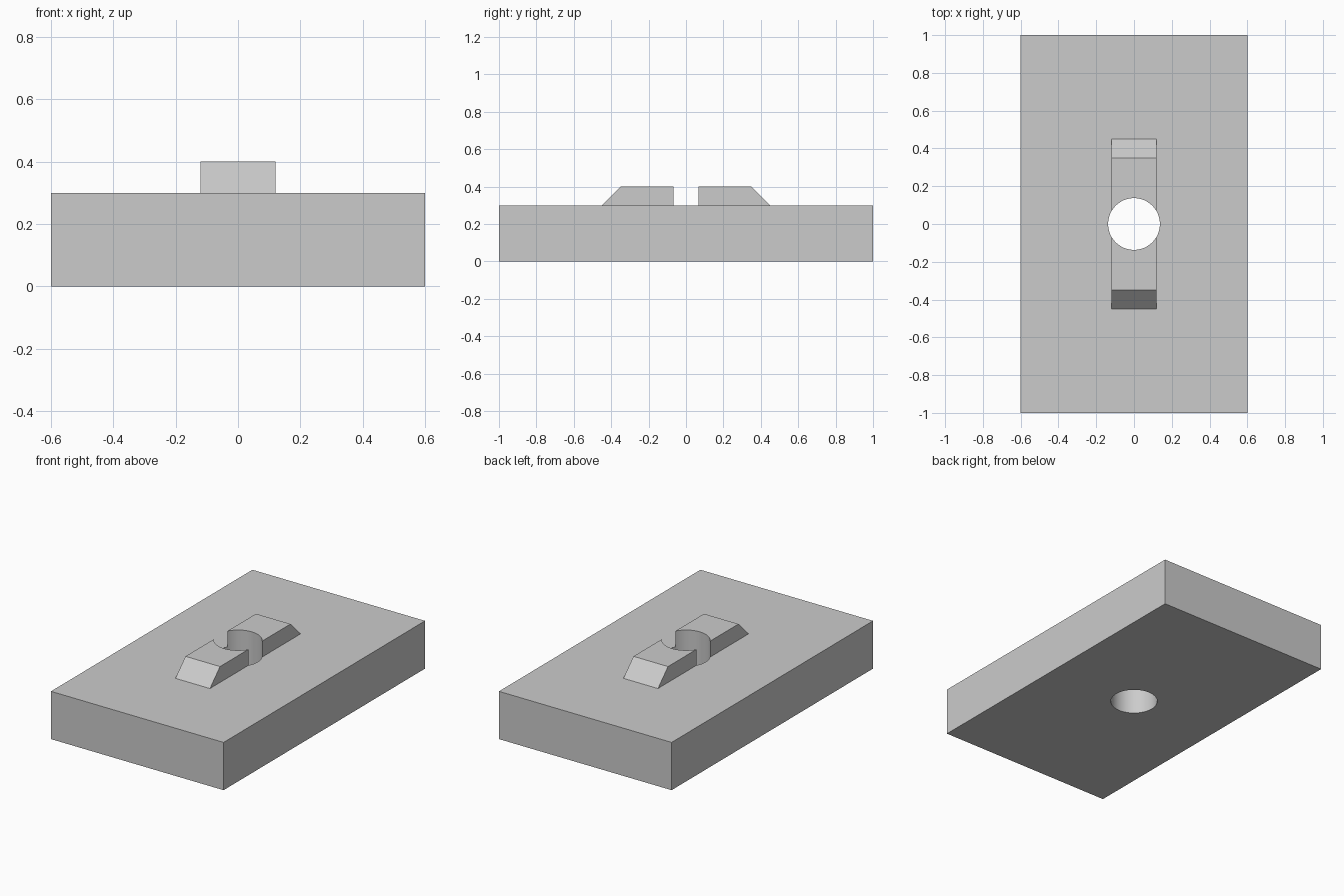
import bpy
import bmesh

cube = bpy.data.objects.get("Cube")
if cube:
    bpy.data.objects.remove(cube, do_unlink=True)

HOLE_RADIUS = 0.137
BASE_TOP = 0.3
KEY_TOP = 0.4

grey = bpy.data.materials.new("plain grey")
grey.use_nodes = True
grey.diffuse_color = (0.6, 0.6, 0.6, 1)
grey.node_tree.nodes["Principled BSDF"].inputs["Base Color"].default_value = (0.6, 0.6, 0.6, 1)


def extruded(name, profile, half_width):
    """Extrude a closed (y, z) side profile symmetrically along x."""
    bm = bmesh.new()
    face = bm.faces.new([bm.verts.new((-half_width, y, z)) for y, z in profile])
    result = bmesh.ops.extrude_face_region(bm, geom=[face])
    moved = [v for v in result["geom"] if isinstance(v, bmesh.types.BMVert)]
    bmesh.ops.translate(bm, verts=moved, vec=(2 * half_width, 0, 0))
    bmesh.ops.recalc_face_normals(bm, faces=bm.faces)
    mesh = bpy.data.meshes.new(name)
    bm.to_mesh(mesh)
    bm.free()
    obj = bpy.data.objects.new(name, mesh)
    bpy.context.collection.objects.link(obj)
    mesh.materials.append(grey)
    return obj


# Base plate
base = extruded("base_plate", [(-1, 0), (1, 0), (1, BASE_TOP), (-1, BASE_TOP)], 0.6)

# Raised key with sloped ends, seated slightly into the plate
seat = BASE_TOP - 0.01
key = extruded("raised_key", [(-0.45, seat), (0.45, seat), (0.45, BASE_TOP),
                              (0.35, KEY_TOP), (-0.35, KEY_TOP), (-0.45, BASE_TOP)], 0.12)

# Round bore through plate and key
bpy.ops.mesh.primitive_cylinder_add(vertices=96, radius=HOLE_RADIUS, depth=2)
cutter = bpy.context.object
cutter.name = "bore_cutter"
cutter.data.materials.append(grey)

for part in (base, key):
    bore = part.modifiers.new("bore", "BOOLEAN")
    bore.operation = "DIFFERENCE"
    bore.solver = "EXACT"
    bore.object = cutter
    bpy.ops.object.select_all(action="DESELECT")
    part.select_set(True)
    bpy.context.view_layer.objects.active = part
    bpy.ops.object.modifier_apply(modifier=bore.name)
    bpy.ops.object.shade_smooth_by_angle()

bpy.data.objects.remove(cutter, do_unlink=True)
